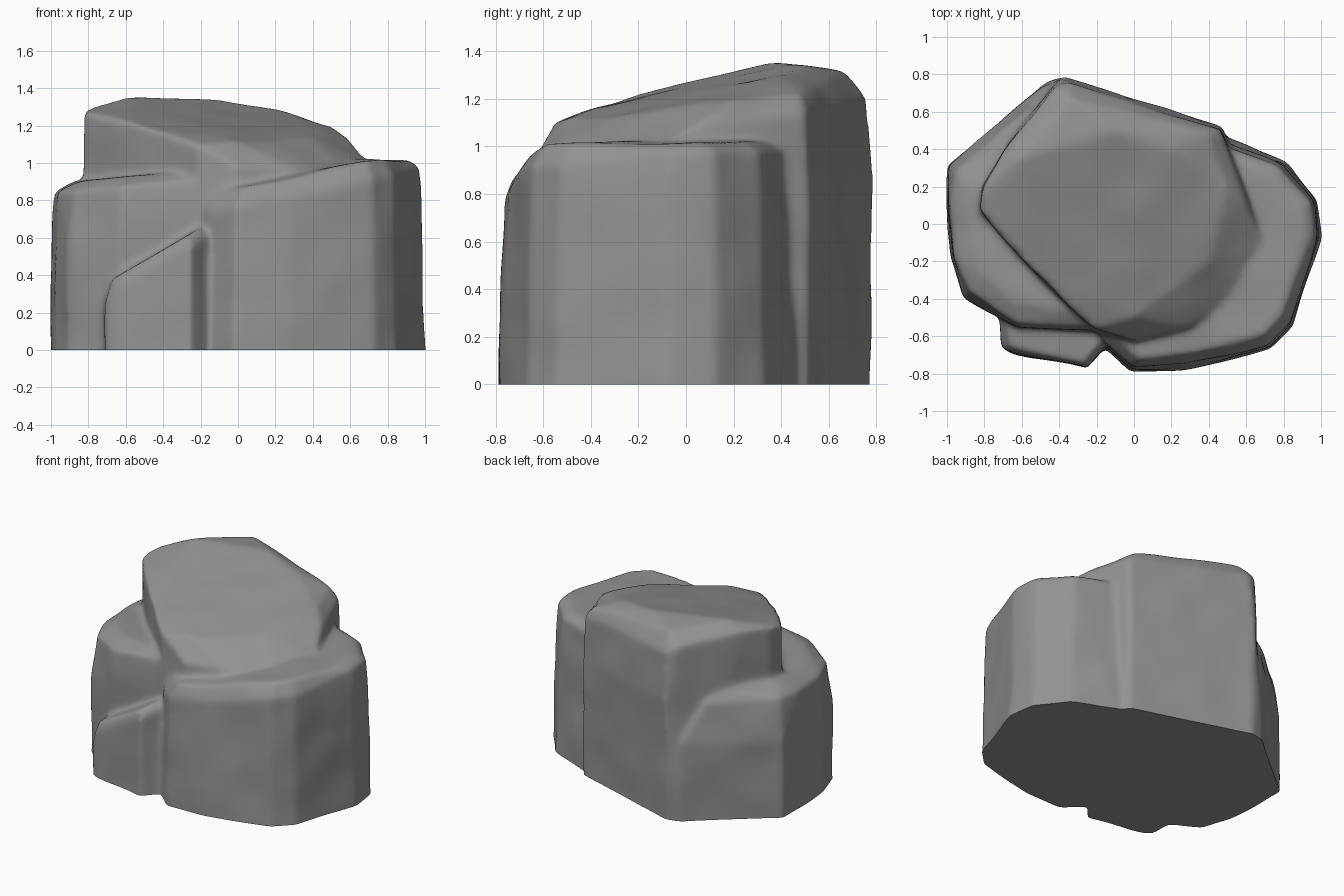
import bpy, bmesh
from mathutils import Vector, noise

if "Cube" in bpy.data.objects:
    bpy.data.objects.remove(bpy.data.objects["Cube"])

rock = bmesh.new()


def add_hull(points):
    """Add one convex chunk of stone to the boulder."""
    verts = [rock.verts.new(p) for p in points]
    res = bmesh.ops.convex_hull(rock, input=verts)
    spare = {v for v in res["geom_interior"] if isinstance(v, bmesh.types.BMVert)}
    bmesh.ops.delete(rock, geom=list(spare), context='VERTS')


def ring(outline, height):
    """Lift a plan outline to a constant or position-dependent height."""
    return [(x, y, height(x, y) if callable(height) else height) for x, y in outline]


def inset(outline, d):
    """Pull an outline towards its middle by distance d."""
    c = sum((Vector(p) for p in outline), Vector((0, 0))) / len(outline)
    return [tuple(Vector(p) + (c - Vector(p)).normalized() * d) for p in outline]


# Tall core with a sloping, gently domed top
core = [(-.49, .74), (-.37, .77), (.47, .51), (.69, -.13), (.55, -.38), (.3, -.56),
        (0, -.65), (-.2, -.6), (-.79, .01), (-.83, .08), (-.83, .2)]
core_top = [(-.83, .08, 1.27), (-.81, .2, 1.29), (-.72, .35, 1.3), (-.43, .72, 1.24),
            (-.36, .76, 1.2), (-.34, .67, 1.315), (-.6, .35, 1.35), (-.1, .5, 1.335),
            (.2, .4, 1.285), (.4, .48, 1.22), (.46, .5, 1.15), (.5, .2, 1.2),
            (.6, .1, 1.12), (.71, -.12, 1.0), (.55, -.37, .98), (.4, -.2, 1.13),
            (.3, -.55, .97), (0, -.63, .98), (0, -.5, 1.12), (-.22, -.56, 1.1),
            (-.55, -.24, 1.21)]
add_hull(ring(core, -.1) + ring([(-.38, .79), (.47, .52)], .85) + core_top)

# Broad shelf on the right and front
shelf = [(-.18, -.63), (-.02, -.79), (.28, -.785), (.73, -.67), (.85, -.55), (1.0, -.07),
         (.98, .13), (.82, .33), (.5, .47), (0, .3)]
shelf_upper = [(-.17, -.62), (-.01, -.765), (.28, -.75), (.72, -.645), (.83, -.53),
               (.975, -.07), (.955, .12), (.78, .31), (.5, .41), (0, .3)]
shelf_z = lambda x, y: min(1.02, .91 + .2 * x + .06 * y)
add_hull(ring(shelf, -.1)
         + ring(shelf_upper, lambda x, y: shelf_z(x, y) - (.1 if y < -.5 else .04))
         + ring(inset(shelf_upper, .06), shelf_z))

# Lower shoulder on the left
left = [(-.47, .75), (-1.0, .31), (-1.0, .1), (-.98, -.18), (-.91, -.39), (-.63, -.55),
        (-.2, -.57), (-.1, .2)]
left_upper = [(-.58, .61), (-.95, .28), (-.98, .1), (-.96, -.17), (-.88, -.37),
              (-.62, -.54), (-.2, -.56), (-.1, .2)]
left_z = lambda x, y: .98 + .09 * x
add_hull(ring(left, -.1) + ring(left, .55)
         + ring(left_upper, lambda x, y: left_z(x, y) - (.1 if y > .5 else .05))
         + ring(inset(left_upper, .12), left_z))

# Small slanted slab leaning against the front
slab = [(-.72, -.5), (-.71, -.66), (-.65, -.69), (-.25, -.77), (-.16, -.66), (-.16, -.4)]
slab_z = lambda x, y: min(.68 + .58 * (x + .16), .68) if x > -.7 else .32
add_hull(ring(slab, -.1) + ring(slab, lambda x, y: slab_z(x, y) - .07)
         + ring(inset(slab, .04), slab_z))

mesh = bpy.data.meshes.new("boulder")
rock.to_mesh(mesh)
rock.free()
boulder = bpy.data.objects.new("boulder", mesh)
bpy.context.collection.objects.link(boulder)
bpy.context.view_layer.objects.active = boulder
boulder.select_set(True)

# Fuse the chunks and wear down their edges
fuse = boulder.modifiers.new("fuse", 'REMESH')
fuse.mode = 'VOXEL'
fuse.voxel_size = .016
wear = boulder.modifiers.new("wear", 'SMOOTH')
wear.factor = .5
wear.iterations = 16
for name in ("fuse", "wear"):
    bpy.ops.object.modifier_apply(modifier=name)

# Faint weathering, then a flat cut at the ground
bm = bmesh.new()
bm.from_mesh(mesh)
bm.normal_update()
shifts = [(v, v.normal * noise.noise(v.co * 3.5) * .012) for v in bm.verts]
for v, shift in shifts:
    v.co += shift
bmesh.ops.bisect_plane(bm, geom=bm.verts[:] + bm.edges[:] + bm.faces[:],
                       plane_co=(0, 0, 0), plane_no=(0, 0, 1), clear_inner=True)
rim = [e for e in bm.edges if e.is_boundary]
bmesh.ops.holes_fill(bm, edges=rim, sides=0)
bmesh.ops.recalc_face_normals(bm, faces=bm.faces[:])
bm.to_mesh(mesh)
bm.free()
bpy.ops.object.shade_smooth_by_angle(angle=.7)

# Dark grey stone
stone = bpy.data.materials.new("stone")
stone.diffuse_color = (.29, .29, .29, 1)
stone.use_nodes = True
stone.node_tree.nodes["Principled BSDF"].inputs["Base Color"].default_value = stone.diffuse_color
mesh.materials.clear()
mesh.materials.append(stone)
